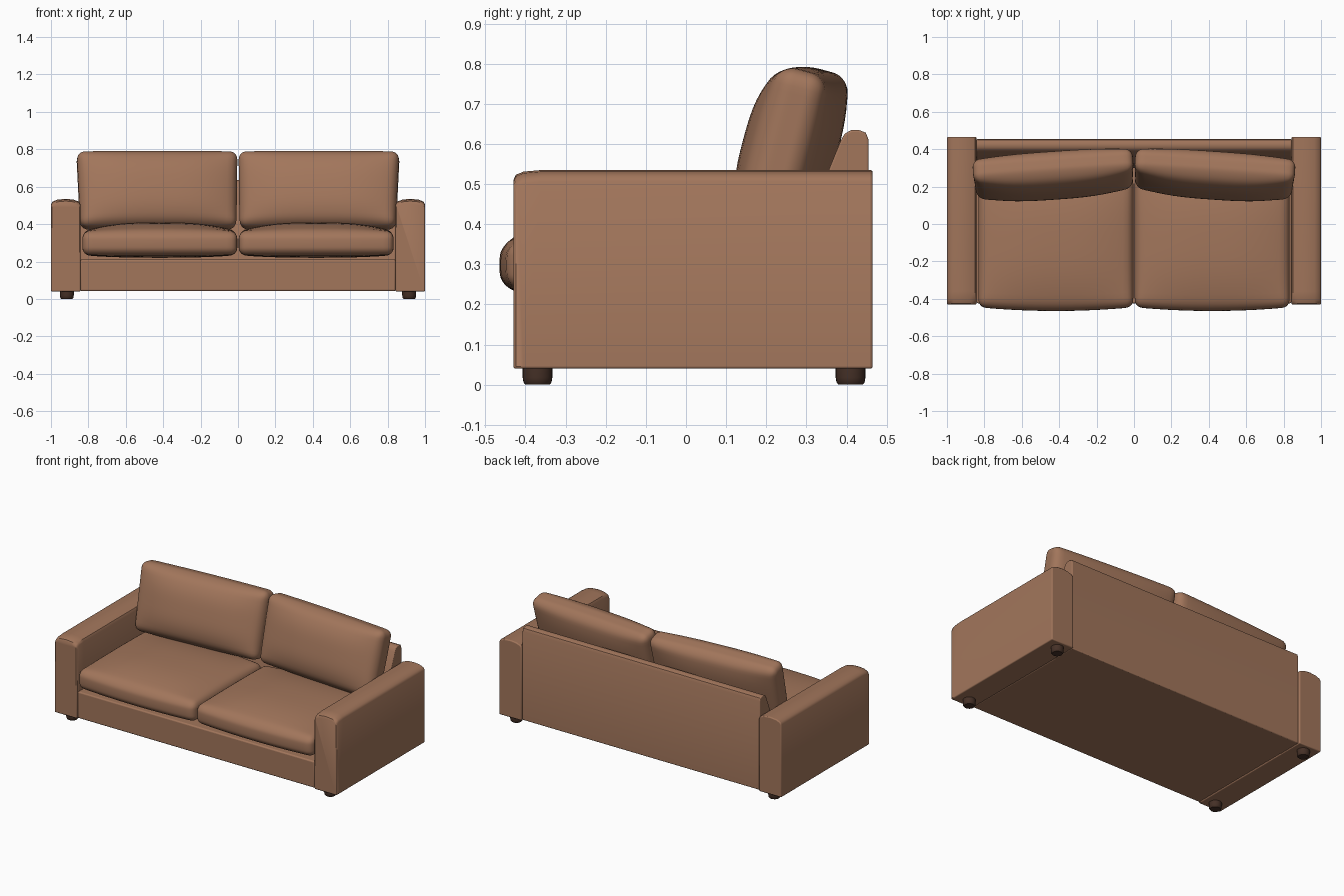
import bpy, bmesh, math
from mathutils import Vector

old = bpy.data.objects.get("Cube")
if old:
    bpy.data.objects.remove(old, do_unlink=True)


def material(name, color):
    m = bpy.data.materials.new(name)
    m.use_nodes = True
    m.diffuse_color = color
    m.node_tree.nodes["Principled BSDF"].inputs["Base Color"].default_value = color
    return m


LEATHER = material("brown leather", (0.36, 0.18, 0.105, 1))
WOOD = material("dark wood", (0.06, 0.03, 0.02, 1))


def finish(bm, name, mat, bevel=0.0, angle=40):
    bmesh.ops.recalc_face_normals(bm, faces=bm.faces[:])
    me = bpy.data.meshes.new(name)
    bm.to_mesh(me)
    bm.free()
    ob = bpy.data.objects.new(name, me)
    bpy.context.collection.objects.link(ob)
    me.materials.append(mat)
    if bevel:
        mod = ob.modifiers.new("soft edges", 'BEVEL')
        mod.width, mod.segments = bevel, 3
        mod.limit_method, mod.angle_limit = 'ANGLE', math.radians(50)
    bpy.ops.object.select_all(action='DESELECT')
    ob.select_set(True)
    bpy.context.view_layer.objects.active = ob
    bpy.ops.object.shade_smooth_by_angle(angle=math.radians(angle))
    return ob


def loft(rings):
    """Closed solid through a list of equal-length point rings."""
    bm = bmesh.new()
    rows = [[bm.verts.new(p) for p in ring] for ring in rings]
    for a, b in zip(rows, rows[1:]):
        for i in range(len(a)):
            j = (i + 1) % len(a)
            bm.faces.new((a[i], a[j], b[j], b[i]))
    bm.faces.new(rows[0])
    bm.faces.new(rows[-1])
    return bm


def cushion(name, half, r, crown_top, crown_bottom, bulge, power, taper=0.0):
    """Rounded box with swollen top and bottom panels (thickness on local z)."""
    bm = bmesh.new()
    bmesh.ops.create_cube(bm, size=2)
    bmesh.ops.subdivide_edges(bm, edges=bm.edges[:], cuts=23, use_grid_fill=True)
    for v in bm.verts:
        p = Vector([math.sin(c * math.pi / 2) * h for c, h in zip(v.co, half)])
        core = Vector([max(-(h - r), min(h - r, c)) for c, h in zip(p, half)])
        off = p - core
        if off.length > 1e-6:
            p = core + off.normalized() * r
        u, w, t = (p[i] / half[i] for i in range(3))
        dome = max(0, 1 - abs(u) ** power) * max(0, 1 - abs(w) ** power)
        p.z += t * dome * (crown_top if t > 0 else crown_bottom)
        p.y += w * bulge * max(0, 1 - u * u) + w * bulge * 0.5 * max(0, 1 - t * t)
        p.x *= 1 + taper * w
        v.co = p
    return finish(bm, name, LEATHER, angle=60)


# Front rail and seat platform, with rounded upper edge
W = 0.842
base = [(-0.424, 0.042), (0.44, 0.042), (0.44, 0.212), (-0.424, 0.212)]
finish(loft([[(x, y, z) for y, z in base] for x in (-W, W)]), "seat_base", LEATHER, 0.008)

# Backrest panel with sloping front and rounded top
back = [(0.455, 0.042), (0.455, 0.61), (0.448, 0.628), (0.43, 0.635), (0.41, 0.634),
        (0.395, 0.625), (0.385, 0.607), (0.30, 0.40), (0.30, 0.042)]
finish(loft([[(x, y, z) for y, z in back] for x in (-W, W)]), "backrest", LEATHER, 0.005)

# Arm cross-section and the drop of its top along the front edge
arm = [(0.842, 0.04), (1.0, 0.04), (1.0, 0.506), (0.992, 0.52), (0.965, 0.531),
       (0.92, 0.535), (0.88, 0.531), (0.85, 0.52), (0.842, 0.506)]
stations = [(-0.43, 0.025), (-0.424, 0.012), (-0.405, 0.004), (-0.36, 0), (0.465, 0)]

for side, s in (("left", 1), ("right", -1)):
    rings = [[(s * x, y, z - drop if z > 0.1 else z) for x, z in arm] for y, drop in stations]
    finish(loft(rings), side + "_arm", LEATHER, 0.006)

    # Seat cushion
    seat = cushion(side + "_seat_cushion", (0.414, 0.345, 0.064), 0.04,
                   0.048, 0.014, 0.02, 2.6)
    seat.location = (s * 0.418, -0.09, 0.298)

    # Back cushion, leaning back and turned slightly inward
    rest = cushion(side + "_back_cushion", (0.424, 0.207, 0.062), 0.042,
                   0.06, 0.035, 0.004, 3, 0.015)
    rest.location = (s * 0.43, 0.268, 0.58)
    rest.rotation_euler = (math.radians(75), 0, math.radians(-4 * s))

    # Feet
    for place, y in (("front", -0.37), ("rear", 0.41)):
        profile = [(0.03, 0), (0.035, 0.006), (0.037, 0.018), (0.037, 0.046)]
        rings = [[(r * math.cos(a * math.tau / 24), r * math.sin(a * math.tau / 24), z)
                  for a in range(24)] for r, z in profile]
        foot = finish(loft(rings), f"{place}_{side}_foot", WOOD)
        foot.location = (s * 0.915, y, 0)
